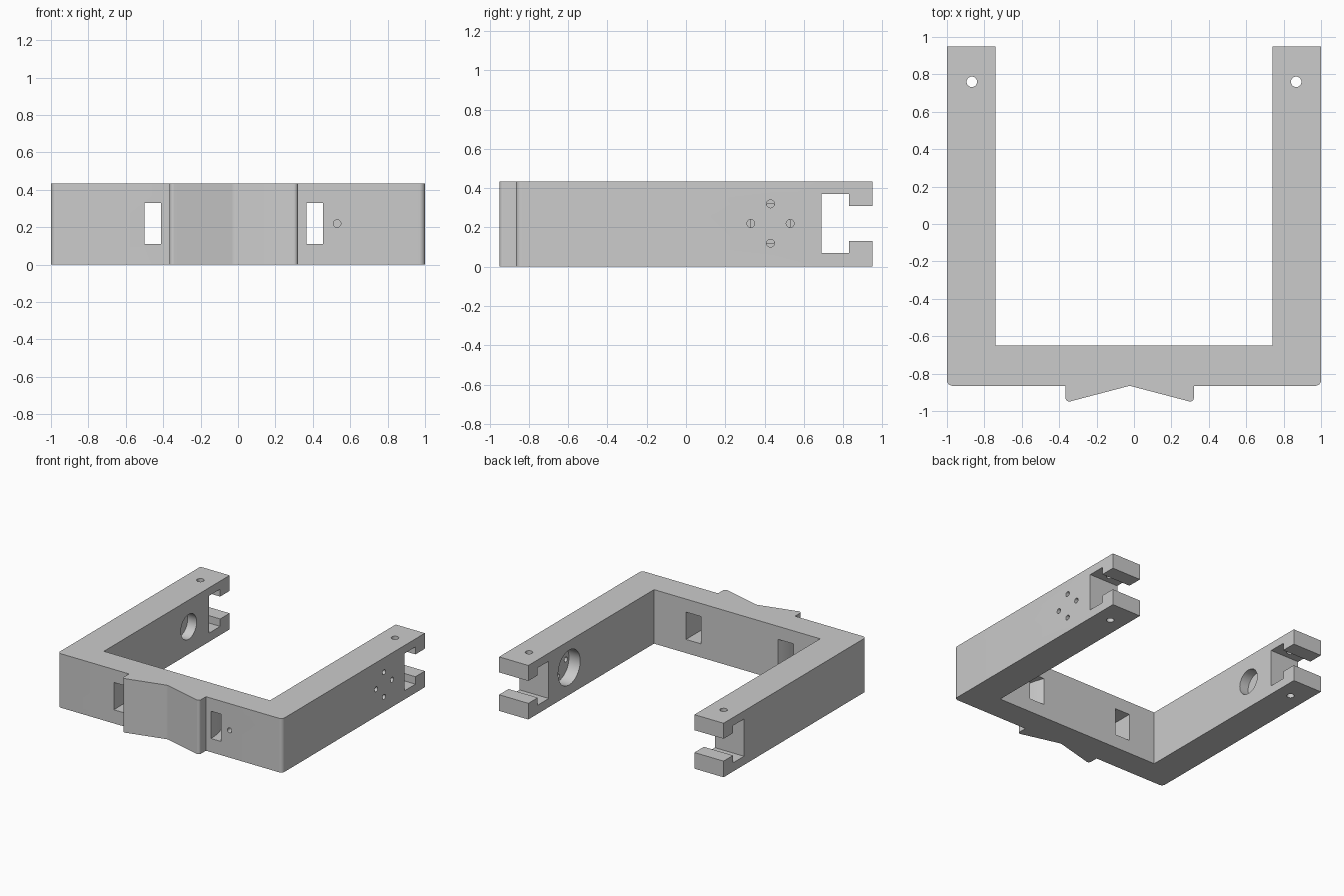
import bpy, bmesh, math
from mathutils import Vector, Matrix

cube = bpy.data.objects.get("Cube")
if cube:
    bpy.data.objects.remove(cube, do_unlink=True)

HEIGHT = 0.435
MID_Z = 0.22
FRONT, INNER, BACK = -0.865, -0.65, 0.95
ARM_IN = 0.74
CENTRE = -0.023      # the front pad and strap slots sit slightly off centre

grey = bpy.data.materials.new("plain grey")
grey.use_nodes = True
grey.diffuse_color = (0.6, 0.6, 0.6, 1)
grey.node_tree.nodes["Principled BSDF"].inputs["Base Color"].default_value = (0.6, 0.6, 0.6, 1)


def finish(bm, name):
    bmesh.ops.recalc_face_normals(bm, faces=bm.faces)
    mesh = bpy.data.meshes.new(name)
    bm.to_mesh(mesh)
    bm.free()
    mesh.materials.append(grey)
    obj = bpy.data.objects.new(name, mesh)
    bpy.context.collection.objects.link(obj)
    return obj


def prism(name, outline, z0, z1):
    bm = bmesh.new()
    face = bm.faces.new([bm.verts.new((x, y, z0)) for x, y in outline])
    ext = bmesh.ops.extrude_face_region(bm, geom=[face])
    verts = [g for g in ext["geom"] if isinstance(g, bmesh.types.BMVert)]
    bmesh.ops.translate(bm, verts=verts, vec=(0, 0, z1 - z0))
    return finish(bm, name)


def box(name, low, high):
    return prism(name, [(low[0], low[1]), (high[0], low[1]),
                        (high[0], high[1]), (low[0], high[1])], low[2], high[2])


def rod(name, start, end, radius, sides=32):
    a, b = Vector(start), Vector(end)
    turn = (b - a).to_track_quat("Z", "Y").to_matrix().to_4x4()
    bm = bmesh.new()
    bmesh.ops.create_cone(bm, cap_ends=True, segments=sides, radius1=radius, radius2=radius,
                          depth=(b - a).length, matrix=Matrix.Translation((a + b) / 2) @ turn)
    return finish(bm, name)


def rounded(corners, steps=8):
    """Outline whose corners (x, y, radius) are replaced by arcs."""
    points = []
    for i, (x, y, r) in enumerate(corners):
        p = Vector((x, y, 0))
        if r == 0:
            points.append((x, y))
            continue
        a = (Vector((*corners[i - 1][:2], 0)) - p).normalized()
        b = (Vector((*corners[(i + 1) % len(corners)][:2], 0)) - p).normalized()
        half = a.angle(b) / 2
        mid = p + (a + b).normalized() * r / math.sin(half)
        reach = r / math.tan(half)
        first, last = p + a * reach - mid, p + b * reach - mid
        for s in range(steps + 1):
            # Sweep a radius of fixed length from one tangent point to the other
            q = mid + first.lerp(last, s / steps).normalized() * r
            points.append((q.x, q.y))
    return points


# U-shaped frame with a shallow V pad on the front
pad = 0.343
frame = prism("frame", rounded([
    (-1, BACK, 0), (-1, FRONT, 0.03),
    (CENTRE - pad, FRONT, 0), (CENTRE - pad, -0.955, 0.02),
    (CENTRE, FRONT, 0.05),
    (CENTRE + pad, -0.955, 0.02), (CENTRE + pad, FRONT, 0),
    (1, FRONT, 0.03), (1, BACK, 0),
    (ARM_IN, BACK, 0), (ARM_IN, INNER, 0), (-ARM_IN, INNER, 0), (-ARM_IN, BACK, 0)]),
    0, HEIGHT)

# T-shaped notch through both arm ends
cutters = [box("notch_cavity", (-1.1, 0.69, 0.07), (1.1, 0.83, 0.37)),
           box("notch_throat", (-1.1, 0.75, 0.13), (1.1, 1.1, 0.31))]

for side in (-1, 1):
    # Pin hole down each arm end
    cutters.append(rod("pin_hole", (side * 0.867, 0.76, -0.1), (side * 0.867, 0.76, 0.6), 0.028))
    # Strap slot, flaring toward the middle at the inside
    curve = [(0.388 - 0.045 * t * t, FRONT + (INNER - FRONT) * t)
             for t in [s / 8 for s in range(10)]]
    shape = [(0.478, curve[-1][1]), (0.478, FRONT - 0.03), (0.388, FRONT - 0.03)] + curve
    cutters.append(prism("strap_slot", [(CENTRE + side * x, y) for x, y in shape], 0.11, 0.33))

# Round recesses on the inner arm faces
HUB_Y = 0.43
cutters.append(rod("left_recess", (0.6, HUB_Y, MID_Z), (0.84, HUB_Y, MID_Z), 0.14, 48))
cutters.append(rod("right_recess", (-0.6, HUB_Y, MID_Z), (-0.82, HUB_Y, MID_Z), 0.1, 48))

# Four screw holes behind the left recess
for k in range(4):
    y = HUB_Y + 0.1 * math.cos(k * math.pi / 2)
    z = MID_Z + 0.1 * math.sin(k * math.pi / 2)
    cutters.append(rod("screw_hole", (0.78, y, z), (1.1, y, z), 0.02, 24))

# Small blind hole beside the left slot
cutters.append(rod("front_hole", (0.53, -0.95, MID_Z), (0.53, -0.75, MID_Z), 0.02, 24))

# Cut everything out of the frame
bpy.ops.object.select_all(action="DESELECT")
bpy.context.view_layer.objects.active = frame
frame.select_set(True)
for cutter in cutters:
    cutter.hide_render = True
    mod = frame.modifiers.new(cutter.name, "BOOLEAN")
    mod.operation, mod.solver, mod.object = "DIFFERENCE", "EXACT", cutter
    bpy.ops.object.modifier_apply(modifier=mod.name)
    bpy.data.objects.remove(cutter, do_unlink=True)

bpy.ops.object.shade_smooth_by_angle(angle=math.radians(30))
